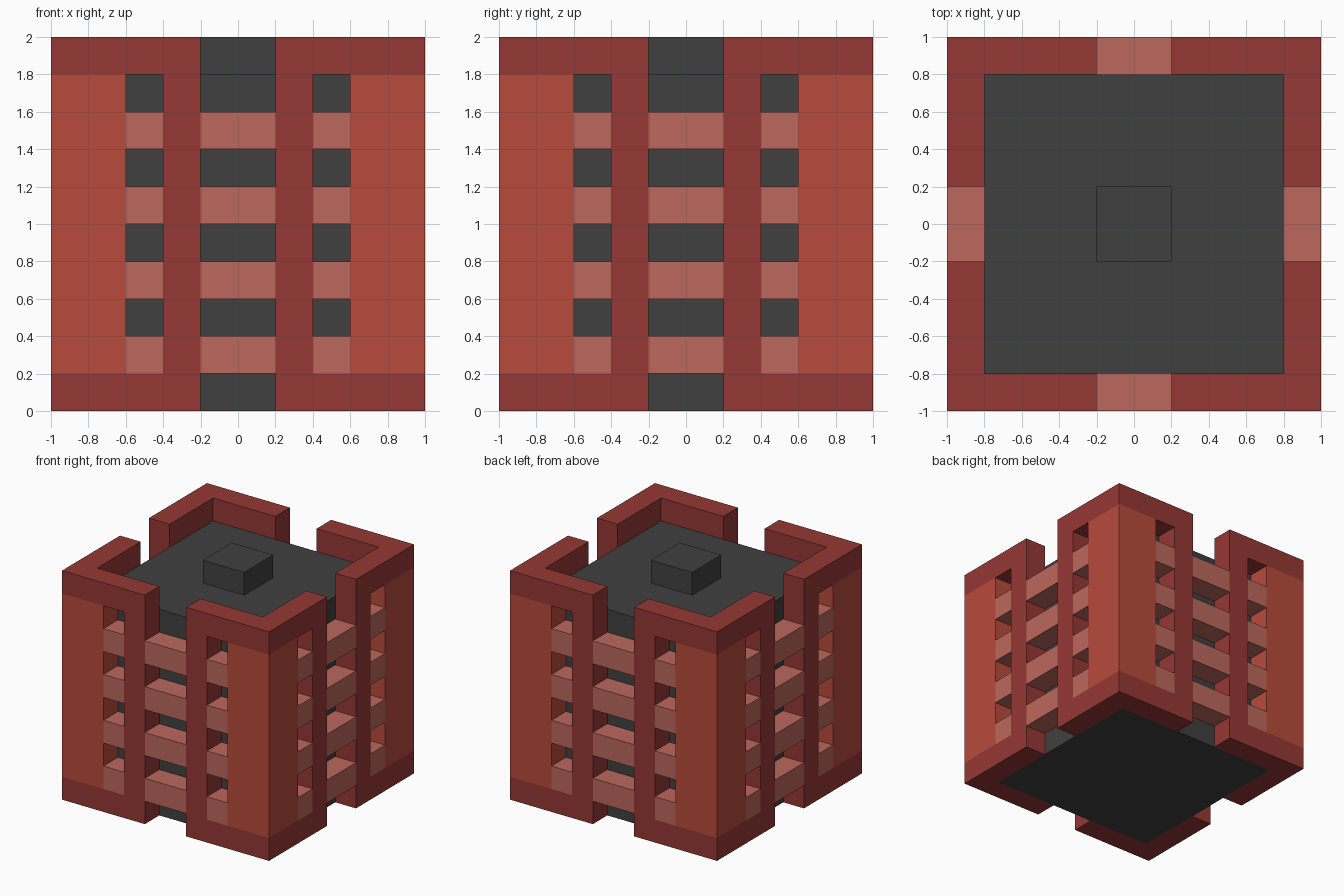
import bpy
import bmesh
from math import pi
from mathutils import Matrix

cube = bpy.data.objects.get("Cube")
if cube:
    bpy.data.objects.remove(cube, do_unlink=True)


def material(name, r, g, b):
    mat = bpy.data.materials.new(name)
    mat.use_nodes = True
    mat.diffuse_color = (r, g, b, 1)
    mat.node_tree.nodes["Principled BSDF"].inputs["Base Color"].default_value = (r, g, b, 1)
    return mat


dark_red = material("dark red", 0.301, 0.040, 0.035)
bright_red = material("bright red", 0.485, 0.070, 0.045)
pale_red = material("pale red", 0.503, 0.138, 0.109)
charcoal = material("charcoal", 0.051, 0.051, 0.051)


def prism(name, outline, z0, z1, mat, turn=0):
    """Extrude a flat outline from z0 to z1 and turn it about the z axis."""
    bm = bmesh.new()
    base = bm.faces.new([bm.verts.new((x, y, z0)) for x, y in outline])
    top = bmesh.ops.extrude_face_region(bm, geom=[base])["geom"]
    bmesh.ops.translate(bm, vec=(0, 0, z1 - z0),
                        verts=[v for v in top if isinstance(v, bmesh.types.BMVert)])
    bmesh.ops.recalc_face_normals(bm, faces=bm.faces)
    bm.transform(Matrix.Rotation(turn, 4, "Z"))
    mesh = bpy.data.meshes.new(name)
    bm.to_mesh(mesh)
    bm.free()
    mesh.materials.append(mat)
    obj = bpy.data.objects.new(name, mesh)
    bpy.context.collection.objects.link(obj)
    return obj


def rect(x0, x1, y0, y1):
    return [(x0, y0), (x1, y0), (x1, y1), (x0, y1)]


def corner(inner):
    """L-shaped outline wrapping one corner, with arms ending at inner."""
    return [(inner, -1), (1, -1), (1, -inner), (0.8, -inner), (0.8, -0.8), (inner, -0.8)]


# Solid core and its small cap
prism("core", rect(-0.8, 0.8, -0.8, 0.8), 0, 1.8, charcoal)
prism("core_cap", rect(-0.2, 0.2, -0.2, 0.2), 1.8, 2, charcoal)

for side, label in enumerate(("front", "left", "back", "right")):
    turn = side * pi / 2

    # Corner wrap: base band, panel, top band
    prism(label + "_corner_base", corner(0.2), 0, 0.2, dark_red, turn)
    prism(label + "_corner_panel", corner(0.6), 0.2, 1.8, bright_red, turn)
    prism(label + "_corner_top", corner(0.2), 1.8, 2, dark_red, turn)

    # Upright posts
    for x in (-0.4, 0.2):
        prism(label + "_post", rect(x, x + 0.2, -1, -0.8), 0.2, 1.8, dark_red, turn)

    # Rungs between the panels and posts
    for step in range(4):
        z = 0.2 + 0.4 * step
        for x0, x1 in ((-0.6, -0.4), (-0.2, 0.2), (0.4, 0.6)):
            prism(label + "_rung", rect(x0, x1, -1, -0.8), z, z + 0.2, pale_red, turn)
